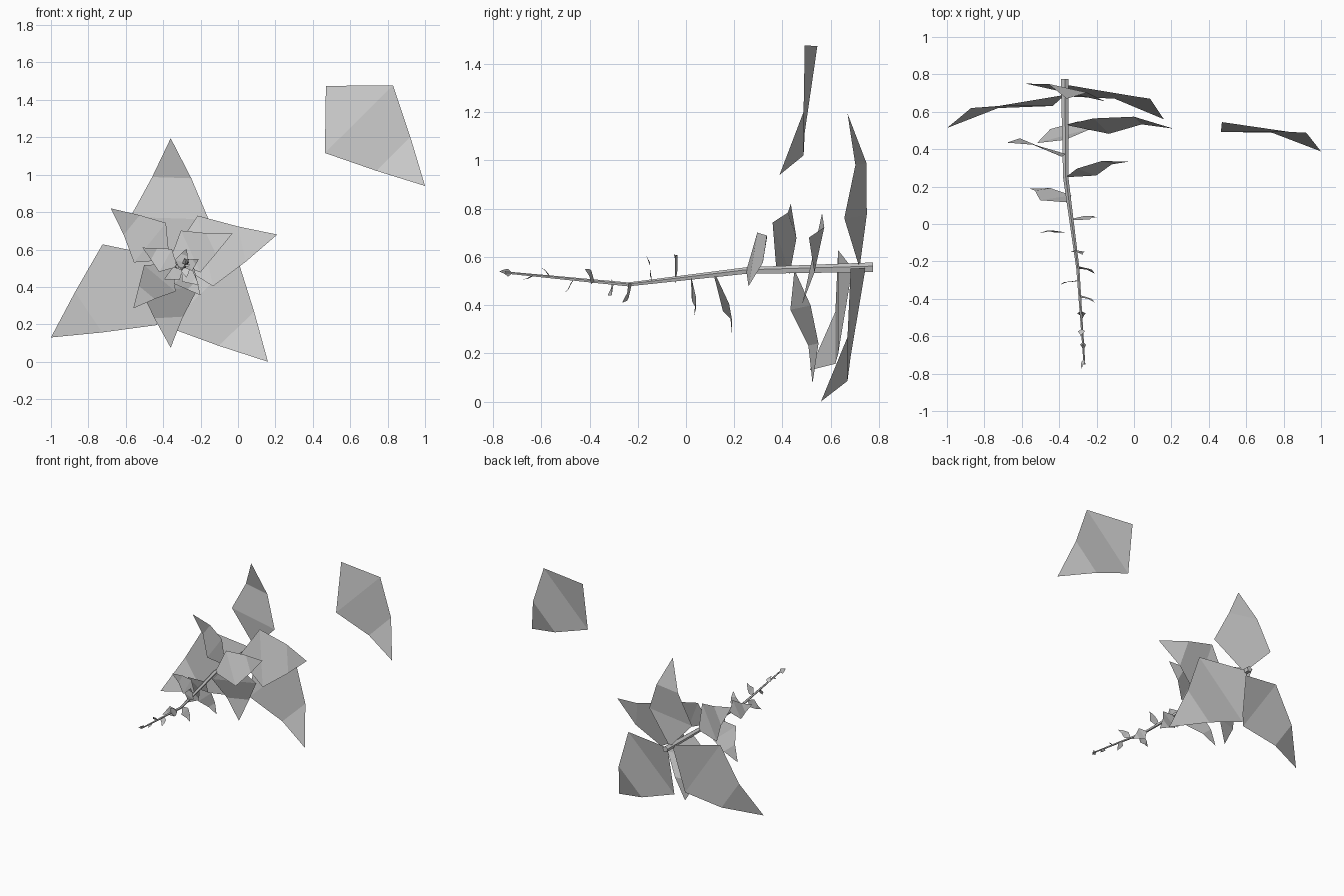
import bpy, math
from mathutils import Vector

if "Cube" in bpy.data.objects:
    bpy.data.objects.remove(bpy.data.objects["Cube"])

UP_Y = Vector((0, 1, 0))


def make_object(name, verts, faces):
    mesh = bpy.data.meshes.new(name)
    mesh.from_pydata([tuple(v) for v in verts], [], faces)
    mesh.update()
    obj = bpy.data.objects.new(name, mesh)
    bpy.context.collection.objects.link(obj)
    return obj


# Stem: tapering five-sided tube, (x, y, z, radius) at each bend
STEM = [(-0.37, 0.775, 0.555, 0.022), (-0.365, 0.25, 0.542, 0.015),
        (-0.30, -0.24, 0.485, 0.009), (-0.265, -0.75, 0.535, 0.005)]
SIDES = 5


def build_stem():
    verts = []
    for x, y, z, r in STEM:
        for i in range(SIDES):
            a = math.tau * i / SIDES + math.pi / 2
            verts.append((x + r * math.cos(a), y, z + r * math.sin(a)))
    faces = [tuple(range(SIDES))]
    for k in range(len(STEM) - 1):
        for i in range(SIDES):
            j = (i + 1) % SIDES
            faces.append((k * SIDES + i, (k + 1) * SIDES + i,
                          (k + 1) * SIDES + j, k * SIDES + j))
    last = (len(STEM) - 1) * SIDES
    faces.append(tuple(reversed(range(last, last + SIDES))))
    make_object("stem", verts, faces)


def stem_point(y):
    for a, b in zip(STEM, STEM[1:]):
        if y >= b[1]:
            break
    return Vector(a[:3]).lerp(Vector(b[:3]), (a[1] - y) / (a[1] - b[1]))


# Leaf: kite a third as wide each side as it is long, folded near the tip
def build_leaf(name, base, tip, roll=0.0):
    axis = tip - base
    length = axis.length
    axis.normalize()
    flat = axis.cross(UP_Y).normalized()
    back = flat.cross(axis)
    if back.y < 0:
        back.negate()
    side = flat * math.cos(roll) + back * math.sin(roll)
    normal = back * math.cos(roll) - flat * math.sin(roll)

    def p(u, v, w):
        return base + (axis * u + side * v + normal * w) * length

    verts = [p(0, 0, 0), p(1/3, 1/3, 0), p(1/3, -1/3, 0),
             p(2/3, 1/6, 0.063), p(2/3, -1/6, 0.063), p(1, 0, 0)]
    make_object(name, verts, [(0, 1, 2), (1, 3, 4, 2), (3, 5, 4)])


build_stem()

# Leaves up the stem: attachment y, tip x, y, z, roll
LEAVES = [
    (0.745, 0.16, 0.56, 0.0, 0.0),
    (0.72, -0.36, 0.67, 1.195, 0.22),
    (0.69, -1.0, 0.513, 0.13, 0.0),
    (0.53, 0.21, 0.51, 0.68, 0.21),
    (0.45, -0.36, 0.525, 0.075, 0.27),
    (0.375, -0.68, 0.435, 0.82, 0.26),
    (0.25, -0.03, 0.333, 0.685, 0.15),
    (0.115, -0.56, 0.19, 0.285, 0.12),
    (0.02, -0.20, 0.033, 0.355, 0.0),
    (-0.045, -0.51, -0.05, 0.61, 0.0),
    (-0.14, -0.275, -0.165, 0.605, 0.0),
    (-0.225, -0.21, -0.265, 0.41, 0.0),
    (-0.30, -0.395, -0.325, 0.44, 0.0),
    (-0.38, -0.21, -0.42, 0.55, 0.0),
    (-0.465, -0.275, -0.505, 0.45, 0.0),
    (-0.56, -0.285, -0.60, 0.555, 0.0),
    (-0.63, -0.27, -0.675, 0.507, 0.0),
    (-0.72, -0.28, -0.775, 0.54, 0.0),
]
for n, (y, tx, ty, tz, roll) in enumerate(LEAVES, 1):
    build_leaf(f"leaf_{n}", stem_point(y), Vector((tx, ty, tz)), roll)

# Separate loose leaf
build_leaf("loose_leaf", Vector((0.47, 0.545, 1.475)), Vector((1.0, 0.388, 0.94)))
